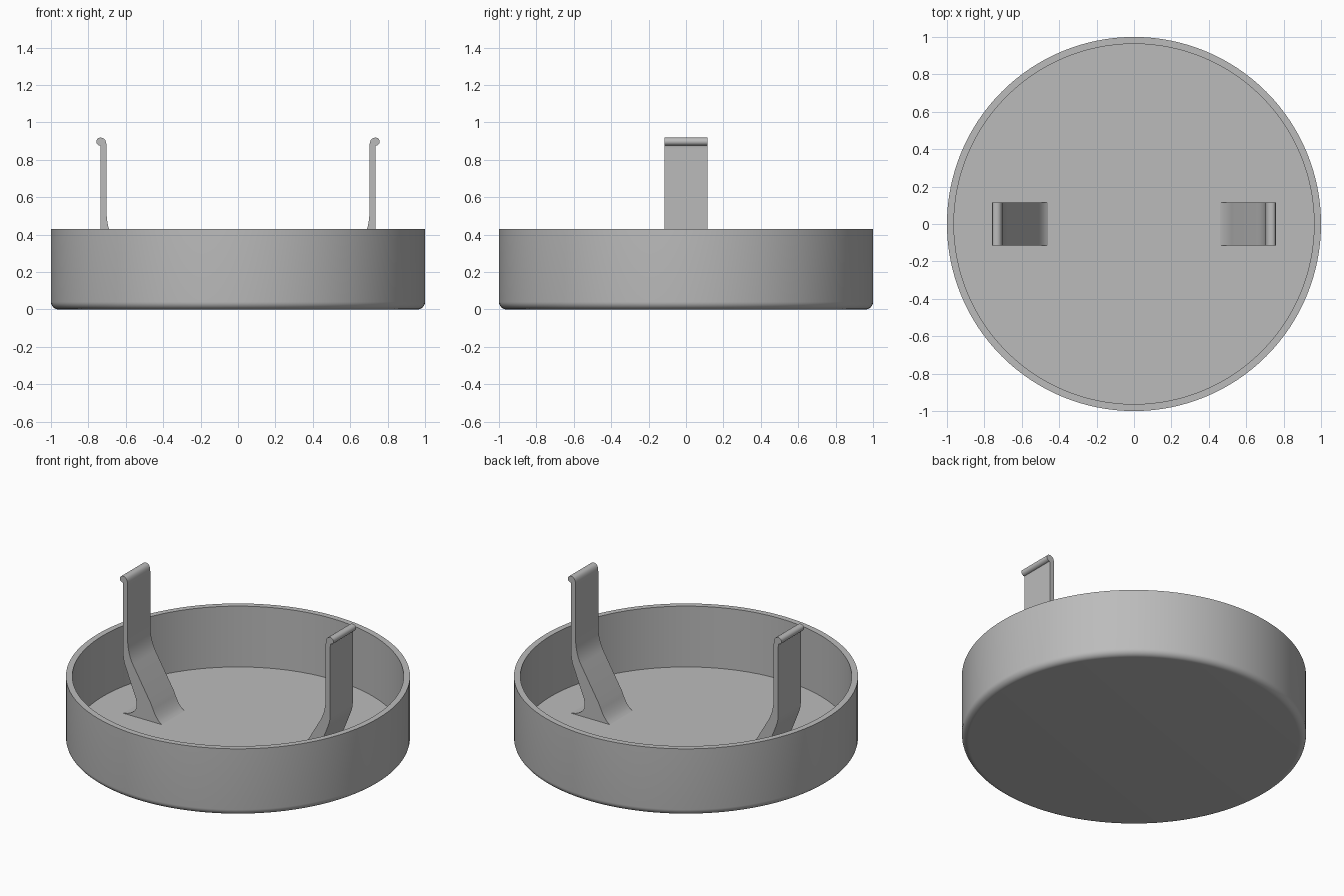
import bpy, bmesh, math
from mathutils import Vector

cube = bpy.data.objects.get("Cube")
if cube:
    bpy.data.objects.remove(cube, do_unlink=True)

SIDES = 128
FLOOR = 0.04

grey = bpy.data.materials.new("plain grey")
grey.use_nodes = True
colour = (0.5, 0.5, 0.5, 1)
grey.diffuse_color = colour
grey.node_tree.nodes["Principled BSDF"].inputs["Base Color"].default_value = colour


def finish(name, bm):
    bmesh.ops.recalc_face_normals(bm, faces=bm.faces)
    mesh = bpy.data.meshes.new(name)
    bm.to_mesh(mesh)
    bm.free()
    mesh.materials.append(grey)
    obj = bpy.data.objects.new(name, mesh)
    bpy.context.collection.objects.link(obj)
    bpy.ops.object.select_all(action="DESELECT")
    obj.select_set(True)
    bpy.context.view_layer.objects.active = obj
    bpy.ops.object.shade_smooth_by_angle(angle=math.radians(35))


def bend(start, corner, end, steps=6):
    """Rounded corner between two points, as a quadratic curve."""
    a, b, c = Vector(start), Vector(corner), Vector(end)
    ts = [i / steps for i in range(steps + 1)]
    return [a * (1 - t) ** 2 + b * 2 * t * (1 - t) + c * t * t for t in ts]


def arc(cx, cz, r, start, end, steps=8):
    angles = [math.radians(start + (end - start) * i / steps) for i in range(steps + 1)]
    return [Vector((cx + r * math.cos(a), cz + r * math.sin(a))) for a in angles]


# Round tray: lathed wall and floor with a rounded lower edge
def tray():
    profile = [(0, 0), *arc(0.96, 0.04, 0.04, -90, 0), (1, 0.43),
               (0.963, 0.43), (0.963, FLOOR), (0, FLOOR)]
    bm = bmesh.new()
    verts = [bm.verts.new((x, 0, z)) for x, z in profile]
    edges = [bm.edges.new(pair) for pair in zip(verts, verts[1:])]
    bmesh.ops.spin(bm, geom=verts + edges, cent=(0, 0, 0), axis=(0, 0, 1),
                   angle=math.tau, steps=SIDES)
    bmesh.ops.remove_doubles(bm, verts=bm.verts, dist=0.0001)
    finish("tray", bm)


# Spring clip: side profile with flared foot, leaning leg and hooked tip
def clip(name, side):
    profile = [
        *bend((0.46, FLOOR), (0.50, 0.06), (0.535, 0.15)),
        *bend((0.665, 0.37), (0.703, 0.435), (0.703, 0.53)),
        *bend((0.703, 0.87), (0.703, 0.915), (0.73, 0.918)),
        *arc(0.737, 0.897, 0.021, 80, -90),
        *bend((0.737, 0.876), (0.735, 0.874), (0.735, 0.86), 3),
        *bend((0.735, 0.43), (0.735, 0.38), (0.715, 0.335)),
        *bend((0.645, 0.16), (0.61, 0.06), (0.735, FLOOR)),
    ]
    bm = bmesh.new()
    face = bm.faces.new([bm.verts.new((side * x, -0.115, z)) for x, z in profile])
    bmesh.ops.remove_doubles(bm, verts=bm.verts, dist=0.0005)
    moved = bmesh.ops.extrude_face_region(bm, geom=bm.faces[:], use_keep_orig=True)
    new = [v for v in moved["geom"] if isinstance(v, bmesh.types.BMVert)]
    bmesh.ops.translate(bm, verts=new, vec=(0, 0.23, 0))
    finish(name, bm)


tray()
clip("left_clip", 1)
clip("right_clip", -1)
